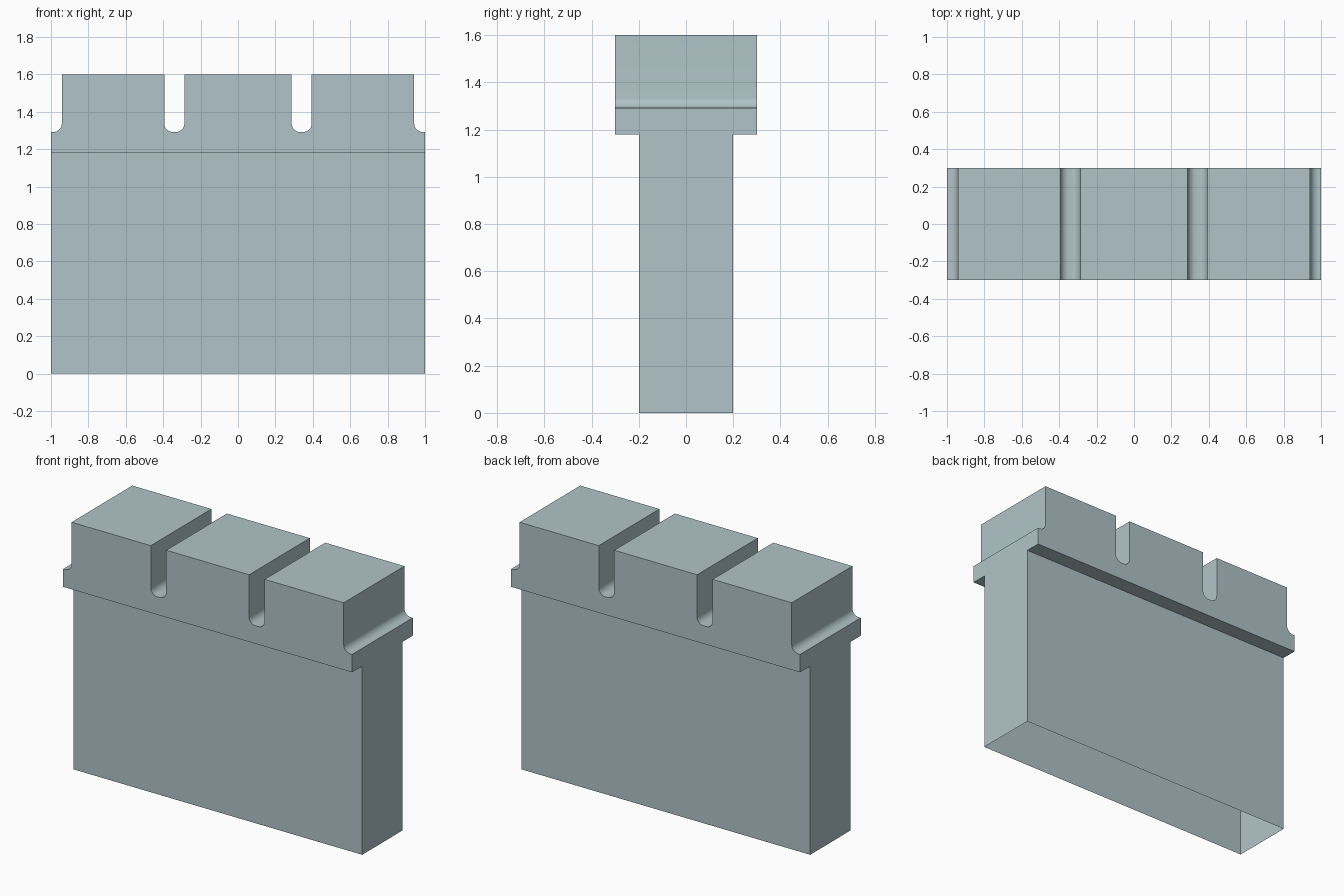
import bpy, bmesh, math

if "Cube" in bpy.data.objects:
    bpy.data.objects.remove(bpy.data.objects["Cube"])

mat = bpy.data.materials.new("pale blue grey")
mat.diffuse_color = (0.434, 0.552, 0.578, 1)
mat.use_nodes = True
mat.node_tree.nodes["Principled BSDF"].inputs["Base Color"].default_value = mat.diffuse_color

BODY_Y, HEAD_Y = 0.2, 0.3
Z_LEDGE, Z_GROOVE, Z_TOP = 1.18, 1.292, 1.6
RAD, STEPS = 0.045, 8


def make_object(name, bm):
    bmesh.ops.remove_doubles(bm, verts=bm.verts, dist=1e-5)
    mesh = bpy.data.meshes.new(name)
    bm.to_mesh(mesh)
    bm.free()
    mesh.materials.append(mat)
    obj = bpy.data.objects.new(name, mesh)
    bpy.context.collection.objects.link(obj)
    return obj


def quad(bm, pts):
    return bm.faces.new([bm.verts.new(p) for p in pts])


def fillet(x, side):
    """Rounded foot of a groove wall at x, from the wall down to the floor.
    side = direction in which the groove floor lies."""
    return [(x + side * RAD * (1 - math.cos(a)), Z_GROOVE + RAD * (1 - math.sin(a)))
            for a in (i * math.pi / 2 / STEPS for i in range(STEPS + 1))]


# hollow wall body, open at the bottom
bm = bmesh.new()
ring = [(-1, -BODY_Y), (1, -BODY_Y), (1, BODY_Y), (-1, BODY_Y)]
for (x0, y0), (x1, y1) in zip(ring, ring[1:] + ring[:1]):
    quad(bm, [(x0, y0, 0), (x1, y1, 0), (x1, y1, Z_LEDGE), (x0, y0, Z_LEDGE)])
make_object("wall_body", bm)

# battlement outline, left to right, with rounded grooves
profile = [(-1, Z_LEDGE), (-1, Z_GROOVE)]
for left, right in ((-0.942, -0.394), (-0.287, 0.287), (0.394, 0.942)):
    profile += fillet(left, -1)[::-1]
    profile += [(left, Z_TOP), (right, Z_TOP)]
    profile += fillet(right, 1)
profile += [(1, Z_GROOVE), (1, Z_LEDGE)]

# front and back faces, then the strip joining them
bm = bmesh.new()
front = [bm.verts.new((x, -HEAD_Y, z)) for x, z in profile]
back = [bm.verts.new((x, HEAD_Y, z)) for x, z in profile]
bm.faces.new(front[::-1])
bm.faces.new(back)
for i in range(len(profile) - 1):
    bm.faces.new([front[i], front[i + 1], back[i + 1], back[i]])
bmesh.ops.recalc_face_normals(bm, faces=bm.faces)

# overhanging ledge undersides
for y0, y1 in ((-HEAD_Y, -BODY_Y), (BODY_Y, HEAD_Y)):
    quad(bm, [(-1, y0, Z_LEDGE), (-1, y1, Z_LEDGE), (1, y1, Z_LEDGE), (1, y0, Z_LEDGE)])
head = make_object("battlement_head", bm)

# smooth grooves, sharp corners
bpy.context.view_layer.objects.active = head
head.select_set(True)
bpy.ops.object.shade_smooth_by_angle(angle=math.radians(30))
